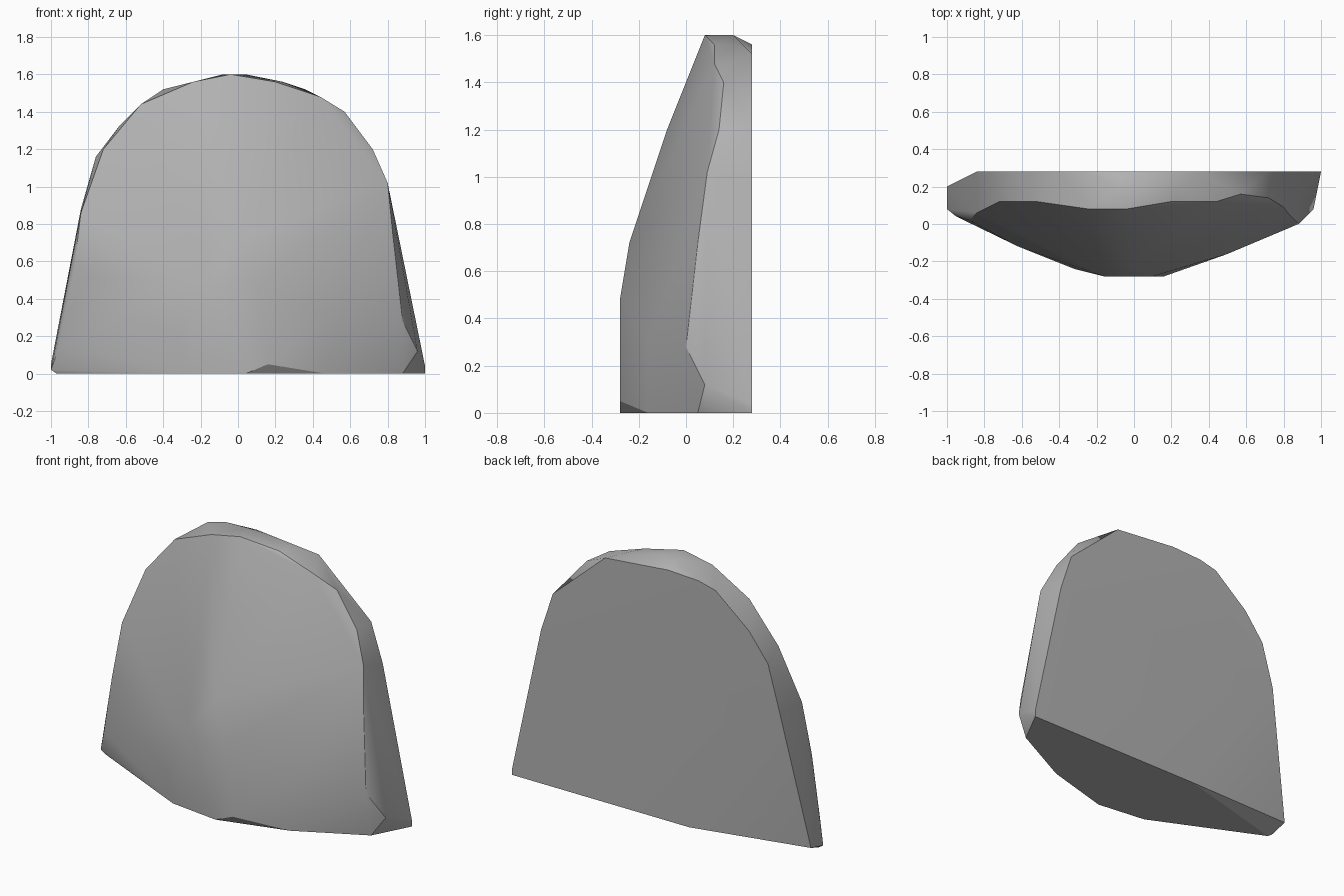
import bpy
import bmesh
import math

default_cube = bpy.data.objects.get("Cube")
if default_cube:
    bpy.data.objects.remove(default_cube, do_unlink=True)


def make_material(name, colour):
    material = bpy.data.materials.new(name)
    material.use_nodes = True
    material.diffuse_color = colour
    shader = material.node_tree.nodes["Principled BSDF"]
    shader.inputs["Base Color"].default_value = colour
    shader.inputs["Roughness"].default_value = .8
    return material


def build_hull(name, points, material):
    """Wrap the points in a convex skin, merging the flat regions."""
    mesh = bpy.data.meshes.new(name)
    bm = bmesh.new()
    for point in points:
        bm.verts.new(point)
    result = bmesh.ops.convex_hull(bm, input=bm.verts[:])
    unused = [item for item in result["geom_interior"] + result["geom_unused"]
              if isinstance(item, bmesh.types.BMVert)]
    bmesh.ops.delete(bm, geom=list(set(unused)), context="VERTS")
    bmesh.ops.dissolve_limit(bm, angle_limit=math.radians(.5),
                             verts=bm.verts[:], edges=bm.edges[:])
    bmesh.ops.recalc_face_normals(bm, faces=bm.faces[:])

    # Keep the outlines of the flat back and the base crisp
    for edge in bm.edges:
        sides = [(face.normal.y > .97, face.normal.z < -.97)
                 for face in edge.link_faces]
        edge.smooth = len(set(sides)) == 1
    bm.to_mesh(mesh)
    bm.free()
    mesh.materials.append(material)
    slab = bpy.data.objects.new(name, mesh)
    bpy.context.collection.objects.link(slab)
    return slab


# Footprint on the ground, as x and y
footprint = [(1, .28), (.88, .05), (.47, -.16), (.04, -.28),
             (-.28, -.24), (-.97, .08), (-.22, .28)]

# Flat back outline, as x and z
back_rim = [(1, .04), (.8, .96), (.72, 1.2), (.36, 1.52), (-.07, 1.56),
            (-.28, 1.55), (-.4, 1.52), (-.63, 1.33), (-.76, 1.16),
            (-.84, .88)]

# Top of the slab behind the front edge, as x and z
crown = [(-.08, 1.6), (.04, 1.6), (.24, 1.56)]

# Upper edge of the bowed front
front_rim = [(-.72, .12, 1.2), (-.52, .12, 1.44), (-.24, .08, 1.56),
             (-.04, .08, 1.6), (.2, .12, 1.56), (.44, .12, 1.48),
             (.57, .16, 1.4)]

# Worn ridges down the two sides
right_ridge = [(-.84, .06, .86), (-.88, .02, .53), (-.95, .04, .16),
               (-1, .08, .02), (-1, .2, .05)]
left_ridge = [(.72, .14, 1.2), (.8, .09, 1.02), (.83, .05, .72),
              (.88, 0, .28), (.96, .08, .12)]

# Bulge of the front
front_bulge = [(-.16, -.28, .48), (.1, -.28, .48), (.16, -.28, .05),
               (0, -.24, .72), (0, -.08, 1.2), (-.32, -.24, .2),
               (-.62, -.12, .3), (.5, -.16, .3)]

points = [(x, y, 0) for x, y in footprint]
points += [(x, .28, z) for x, z in back_rim]
points += [(x, .2, z) for x, z in crown]
points += front_rim + right_ridge + left_ridge + front_bulge

stone_grey = make_material("stone grey", (.45, .45, .45, 1))
stone_slab = build_hull("stone_slab", points, stone_grey)

# Soft facets with crisp outer edges
bpy.ops.object.select_all(action="DESELECT")
stone_slab.select_set(True)
bpy.context.view_layer.objects.active = stone_slab
bpy.ops.object.shade_smooth_by_angle(angle=math.radians(30))
